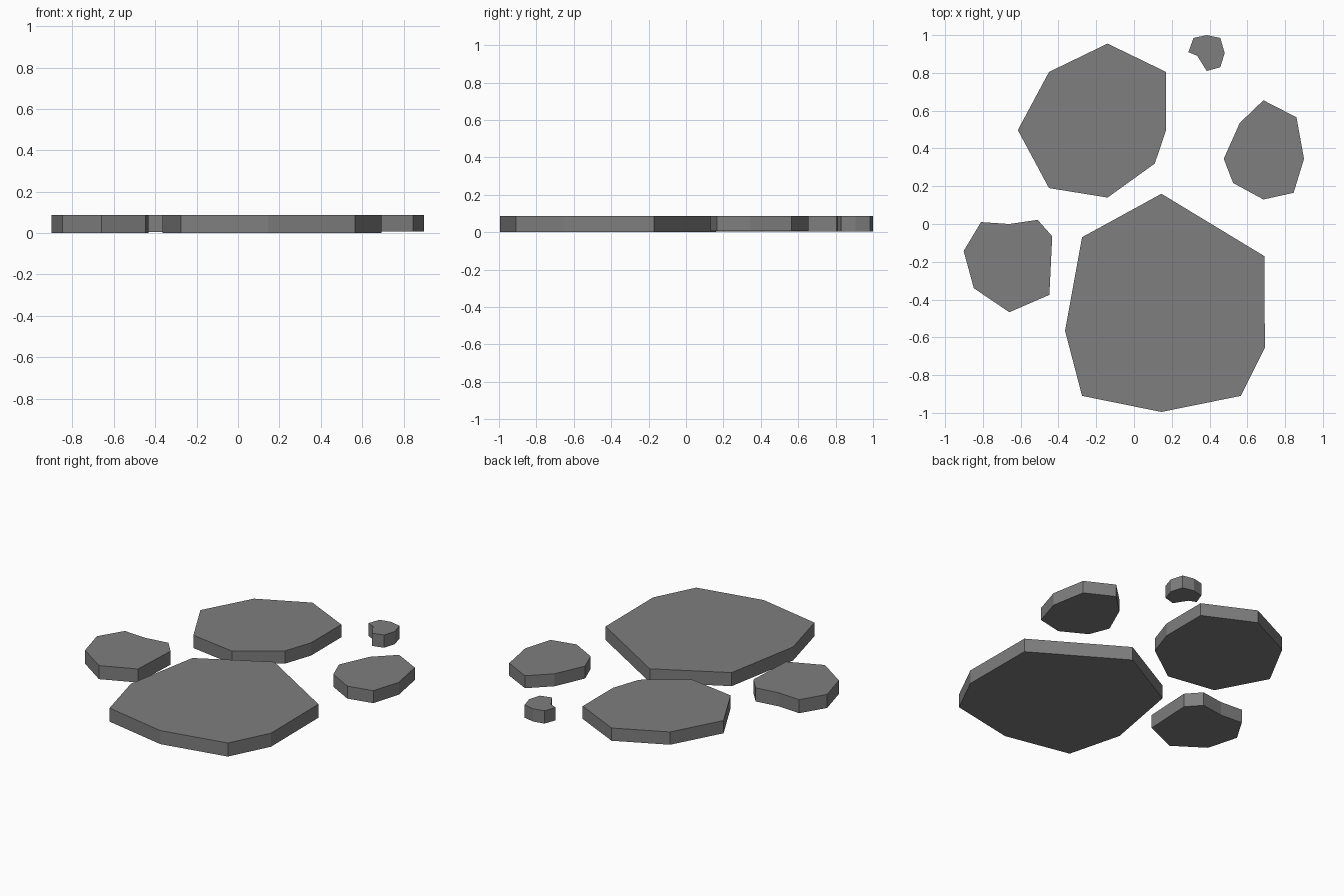
import bpy, bmesh

TOP = 0.087

stone = bpy.data.materials.new("grey stone")
stone.diffuse_color = (0.21, 0.21, 0.21, 1)


def slab(name, outline, base=0.0):
    """Flat stepping stone: outline polygon extruded up to the common top."""
    bm = bmesh.new()
    face = bm.faces.new([bm.verts.new((x, y, base)) for x, y in outline])
    up = bmesh.ops.extrude_face_region(bm, geom=[face], use_keep_orig=True)
    for v in up["geom"]:
        if isinstance(v, bmesh.types.BMVert):
            v.co.z = TOP
    bmesh.ops.recalc_face_normals(bm, faces=bm.faces)
    mesh = bpy.data.meshes.new(name)
    bm.to_mesh(mesh)
    bm.free()
    mesh.materials.append(stone)
    obj = bpy.data.objects.new(name, mesh)
    bpy.context.collection.objects.link(obj)


# Each stone is an irregular octagon
slab("large_stone", [(0.145, 0.16), (0.69, -0.17), (0.693, -0.655), (0.565, -0.91),
                     (0.145, -0.995), (-0.275, -0.91), (-0.365, -0.565), (-0.275, -0.07)])
slab("medium_stone", [(-0.14, 0.955), (0.17, 0.805), (0.17, 0.497), (0.11, 0.32),
                      (-0.14, 0.14), (-0.45, 0.19), (-0.615, 0.497), (-0.45, 0.805)], 0.005)
slab("right_stone", [(0.685, 0.655), (0.86, 0.565), (0.90, 0.345), (0.845, 0.165),
                     (0.685, 0.13), (0.525, 0.217), (0.475, 0.345), (0.56, 0.535)], 0.007)
slab("left_stone", [(-0.66, 0.0), (-0.51, 0.022), (-0.433, -0.065), (-0.448, -0.375),
                    (-0.66, -0.467), (-0.848, -0.34), (-0.902, -0.143), (-0.81, 0.01)])
slab("small_stone", [(0.385, 1.0), (0.457, 0.985), (0.48, 0.905), (0.457, 0.83),
                     (0.385, 0.81), (0.335, 0.89), (0.288, 0.91), (0.315, 0.985)], 0.005)
